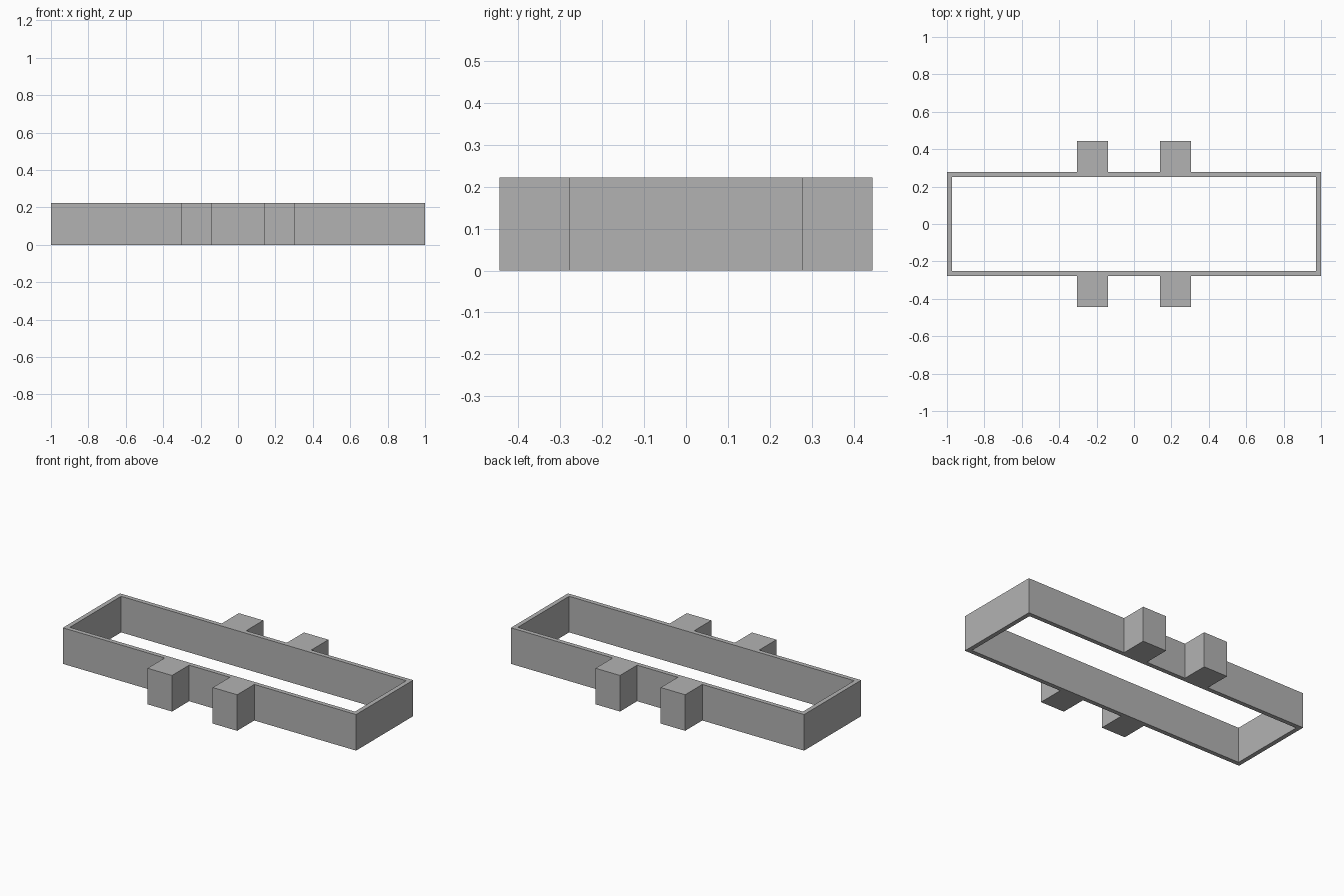
import bpy

cube = bpy.data.objects.get("Cube")
if cube:
    bpy.data.objects.remove(cube, do_unlink=True)

# Main dimensions
U = 1 / 36                      # wall thickness, used as the module
HEIGHT = 8 * U
OUT_X, OUT_Y = 1.0, 10 * U      # outer half sizes of the frame
TAB_IN, TAB_OUT, TAB_Y = 5 * U, 11 * U, 16 * U

# Material
grey = bpy.data.materials.new("plain grey")
grey.use_nodes = True
colour = (0.45, 0.45, 0.45, 1)
grey.diffuse_color = colour
grey.node_tree.nodes["Principled BSDF"].inputs["Base Color"].default_value = colour


def full_loop(quarter):
    """Mirror a first-quadrant path, running from +x to +y, into a closed loop."""
    half = quarter + [(-x, y) for x, y in reversed(quarter)]
    return half + [(-x, -y) for x, y in half]


# Outer outline with the square tabs, and the inner opening
outer = full_loop([(OUT_X, OUT_Y), (TAB_OUT, OUT_Y), (TAB_OUT, TAB_Y),
                   (TAB_IN, TAB_Y), (TAB_IN, OUT_Y)])
inner = full_loop([(OUT_X - U, OUT_Y - U)])

# Filled profile extruded to the full height
profile = bpy.data.curves.new("frame_profile", "CURVE")
profile.dimensions = "2D"
profile.fill_mode = "BOTH"
profile.extrude = HEIGHT / 2
for loop in (outer, inner):
    spline = profile.splines.new("POLY")
    spline.points.add(len(loop) - 1)
    for point, (x, y) in zip(spline.points, loop):
        point.co = (x, y, 0, 1)
    spline.use_cyclic_u = True
profile.materials.append(grey)

frame = bpy.data.objects.new("tabbed_frame", profile)
frame.location.z = HEIGHT / 2
bpy.context.collection.objects.link(frame)

# Turn the frame into a flat-shaded mesh
bpy.ops.object.select_all(action="DESELECT")
frame.select_set(True)
bpy.context.view_layer.objects.active = frame
bpy.ops.object.convert(target="MESH")
bpy.ops.object.shade_flat()
